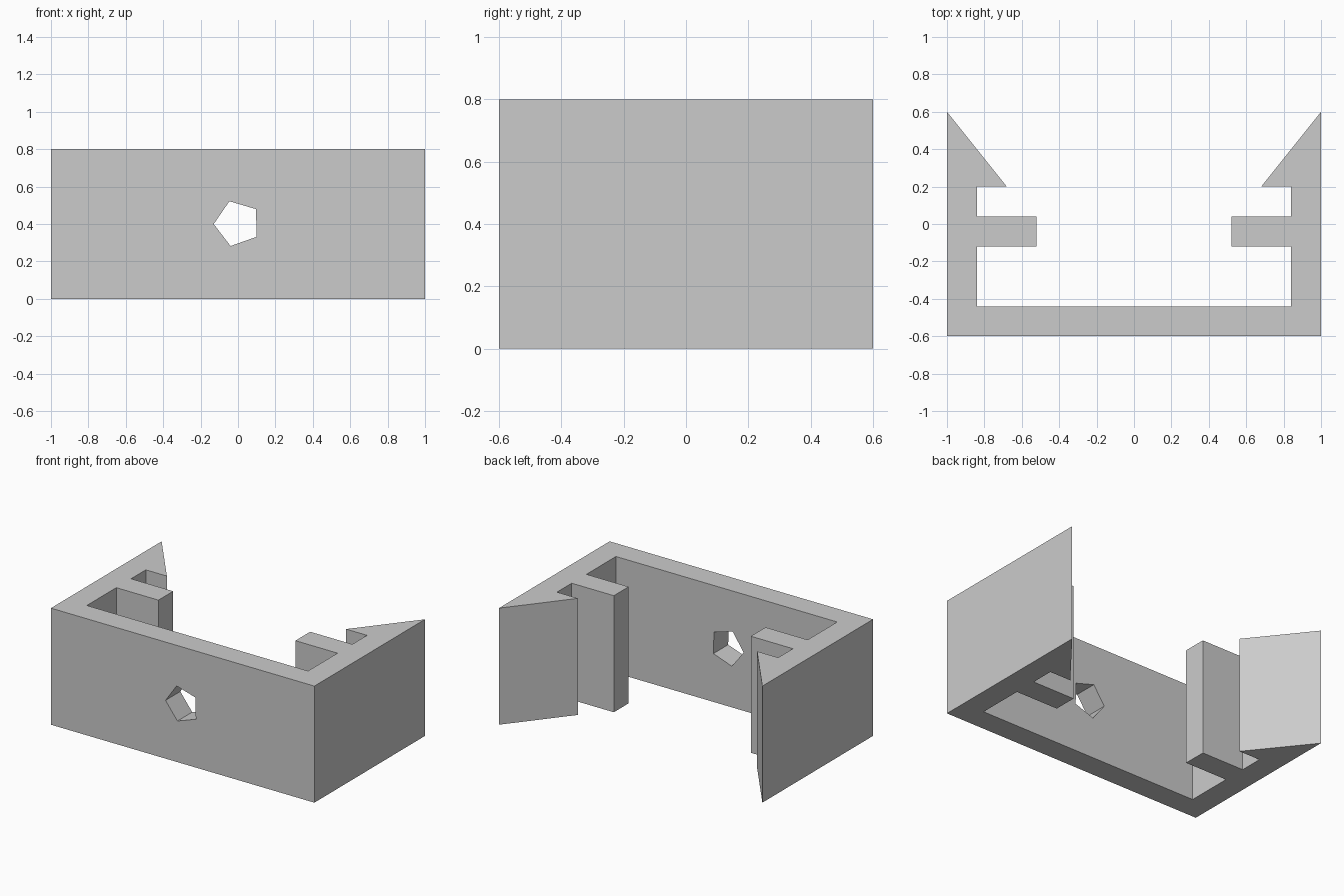
import bpy
import bmesh
from math import cos, sin, radians
from mathutils import Vector

cube = bpy.data.objects.get("Cube")
if cube:
    bpy.data.objects.remove(cube, do_unlink=True)

HEIGHT = 0.8

# Single flat grey
grey = bpy.data.materials.new("plain grey")
grey.use_nodes = True
grey.diffuse_color = (0.6, 0.6, 0.6, 1)
grey.node_tree.nodes["Principled BSDF"].inputs["Base Color"].default_value = grey.diffuse_color


def prism(name, outline, sweep):
    """Extrude a closed flat outline along the sweep vector."""
    bm = bmesh.new()
    face = bm.faces.new([bm.verts.new(p) for p in outline])
    swept = bmesh.ops.extrude_face_region(bm, geom=[face])["geom"]
    verts = [v for v in swept if isinstance(v, bmesh.types.BMVert)]
    bmesh.ops.translate(bm, verts=verts, vec=Vector(sweep))
    bmesh.ops.recalc_face_normals(bm, faces=bm.faces)
    mesh = bpy.data.meshes.new(name)
    bm.to_mesh(mesh)
    bm.free()
    mesh.materials.append(grey)
    obj = bpy.data.objects.new(name, mesh)
    bpy.context.collection.objects.link(obj)
    return obj


# Half outline: front corner, barbed tip, notch, inner tab, inner front wall
half = [(1, -0.6), (1, 0.6), (0.68, 0.2), (0.84, 0.2), (0.84, 0.04),
        (0.52, 0.04), (0.52, -0.12), (0.84, -0.12), (0.84, -0.44)]
outline = half + [(-x, y) for x, y in reversed(half)]
bracket = prism("clip_bracket", [(x, y, 0) for x, y in outline], (0, 0, HEIGHT))

# Five-sided hole through the front wall
angles = [radians(1.5 + 180 + 72 * i) for i in range(5)]
hole = prism("hole_cutter",
             [(0.126 * cos(a) - 0.004, -0.7, 0.403 + 0.126 * sin(a)) for a in angles],
             (0, 0.4, 0))
hole.hide_render = True
hole.hide_set(True)

cut = bracket.modifiers.new("front_hole", 'BOOLEAN')
cut.operation = 'DIFFERENCE'
cut.solver = 'EXACT'
cut.object = hole

# Bake the cut and drop the cutter
bpy.context.view_layer.objects.active = bracket
bracket.select_set(True)
bpy.ops.object.modifier_apply(modifier=cut.name)
bpy.data.objects.remove(hole, do_unlink=True)
